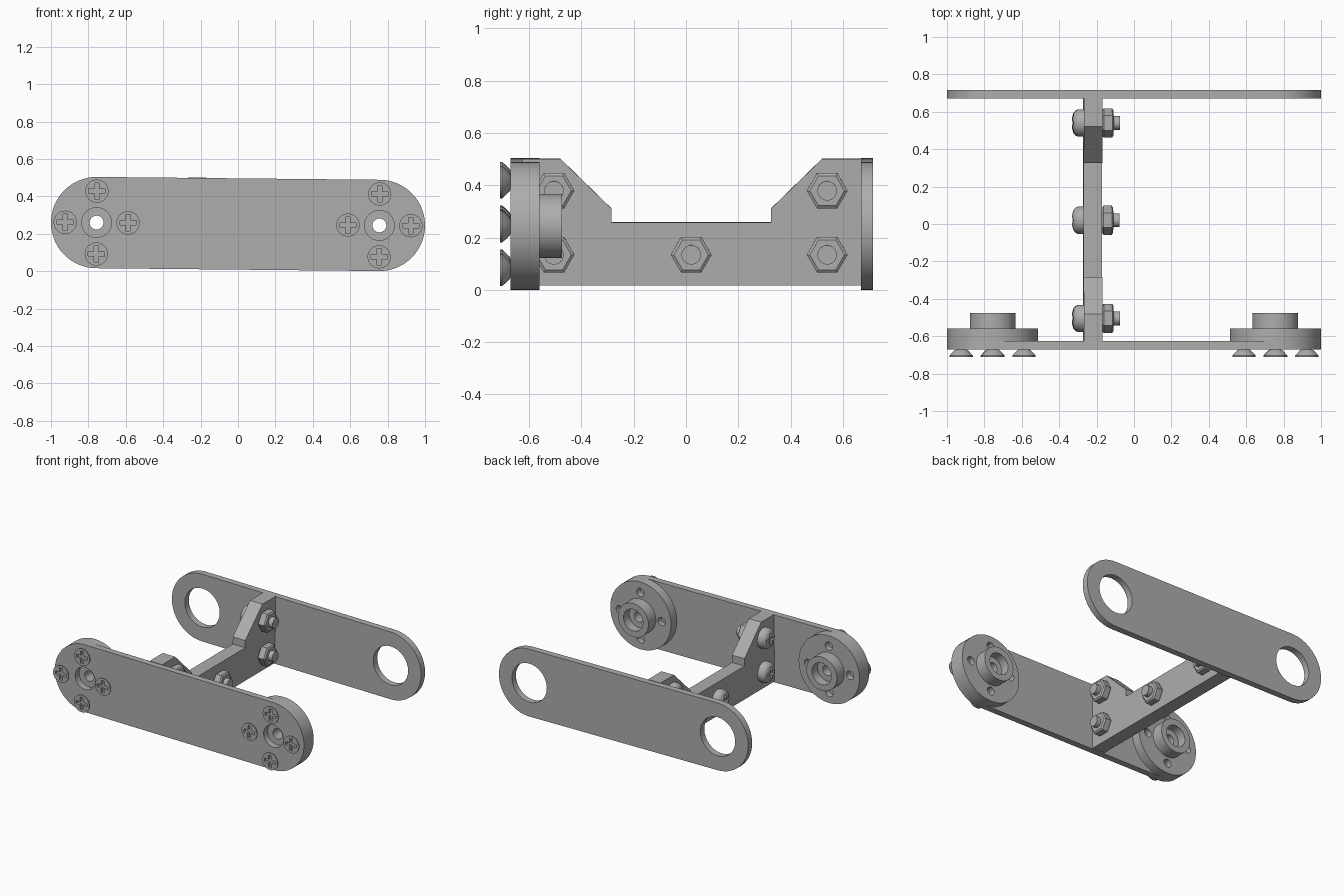
import bpy, bmesh
from math import radians, cos, sin, pi
from mathutils import Matrix, Vector

cube = bpy.data.objects.get("Cube")
if cube:
    bpy.data.objects.remove(cube, do_unlink=True)

R = 0.244            # plate end radius
C = 1 - R            # hub centre distance from the middle
SCREW_RING = 0.168   # screw circle radius on each hub

steel = bpy.data.materials.new("grey_steel")
steel.use_nodes = True
GREY = (0.42, 0.42, 0.42, 1)
steel.diffuse_color = GREY
steel.node_tree.nodes["Principled BSDF"].inputs["Base Color"].default_value = GREY

# The whole frame leans very slightly about its depth axis
ROOT = Matrix.Translation((0, 0, 0.252)) @ Matrix.Rotation(0.01, 4, "Y")
TO_FRONT = Matrix.Rotation(radians(90), 4, "X")    # local z points to -y
TO_RIGHT = Matrix.Rotation(radians(-90), 4, "Y")   # local z points to -x


def finish(bm, name):
    bmesh.ops.remove_doubles(bm, verts=bm.verts, dist=1e-5)
    bmesh.ops.recalc_face_normals(bm, faces=bm.faces)
    mesh = bpy.data.meshes.new(name)
    bm.to_mesh(mesh)
    bm.free()
    mesh.materials.append(steel)
    return mesh


def place(mesh, name, matrix):
    ob = bpy.data.objects.new(name, mesh)
    bpy.context.collection.objects.link(ob)
    ob.matrix_world = ROOT @ matrix
    return ob


def lathe(name, profile, steps=48, closed=False):
    """Turn (radius, height) points around local z."""
    bm = bmesh.new()
    vs = [bm.verts.new((r, 0, h)) for r, h in profile]
    pairs = list(zip(vs, vs[1:])) + ([(vs[-1], vs[0])] if closed else [])
    edges = [bm.edges.new(p) for p in pairs]
    bmesh.ops.spin(bm, geom=vs + edges, cent=(0, 0, 0), axis=(0, 0, 1),
                   angle=2 * pi, steps=steps, use_merge=False)
    return finish(bm, name)


def prism(name, outline, depth):
    """Extrude a flat outline of 3D points along a depth vector."""
    bm = bmesh.new()
    face = bm.faces.new([bm.verts.new(p) for p in outline])
    ext = bmesh.ops.extrude_face_region(bm, geom=[face])["geom"]
    bmesh.ops.translate(bm, vec=depth, verts=[e for e in ext if isinstance(e, bmesh.types.BMVert)])
    return finish(bm, name)


def box(name, size, centre):
    bm = bmesh.new()
    bmesh.ops.create_cube(bm, size=1, matrix=Matrix.Translation(centre) @ Matrix.Diagonal((*size, 1)))
    return finish(bm, name)


def rod(name, radius, low, high):
    return lathe(name, [(0, low), (radius, low), (radius, high), (0, high)], 32)


def cut(mesh, cutters):
    """Subtract (mesh, matrix) cutters and return the resulting mesh."""
    ob = bpy.data.objects.new("work", mesh)
    bpy.context.collection.objects.link(ob)
    helpers = []
    for cutter, matrix in cutters:
        helper = bpy.data.objects.new("cutter", cutter)
        bpy.context.collection.objects.link(helper)
        helper.matrix_world = matrix
        helper.hide_render = True
        helpers.append(helper)
        mod = ob.modifiers.new("cut", "BOOLEAN")
        mod.operation, mod.solver, mod.object = "DIFFERENCE", "EXACT", helper
    bpy.context.view_layer.update()
    graph = bpy.context.evaluated_depsgraph_get()
    result = bpy.data.meshes.new_from_object(ob.evaluated_get(graph))
    for h in helpers + [ob]:
        bpy.data.objects.remove(h, do_unlink=True)
    return result


def smooth(mesh):
    mesh.shade_smooth()
    mesh.set_sharp_from_angle(angle=radians(30))
    return mesh


def plate(name, y, hole_radius):
    """Long plate with round ends and one hole at each end."""
    outline = []
    for side, start in ((1, -pi / 2), (-1, pi / 2)):
        for i in range(33):
            a = start + pi * i / 32
            outline.append((side * C + R * cos(a), y, R * sin(a)))
    body = prism(name, outline, (0, 0.046, 0))
    drill = rod("drill", hole_radius, -1, 1)
    holes = [(drill, Matrix.Translation((s * C, 0, 0)) @ TO_FRONT) for s in (-1, 1)]
    place(smooth(cut(body, holes)), name, Matrix())


plate("front_plate", -0.672, 0.08)
plate("rear_plate", 0.67, 0.14)

# Web joining the two plates, with a raised shoulder at each end
shape = [(-0.63, -0.237), (0.675, -0.237), (0.675, 0.247), (0.52, 0.247), (0.325, 0.057),
         (0.325, 0.004), (-0.285, 0.004), (-0.285, 0.057), (-0.48, 0.247), (-0.63, 0.247)]
web = prism("cross_web", [(-0.27, y, z) for y, z in shape], (0.1, 0, 0))
place(web, "cross_web", Matrix())

# Hub discs with a bored boss and four screw holes
ring = [Vector((SCREW_RING * cos(a), SCREW_RING * sin(a), 0)) for a in (0, pi / 2, pi, 3 * pi / 2)]
hub = lathe("hub", [(0.037, 0.626), (R, 0.626), (R, 0.56), (0.122, 0.56), (0.122, 0.475),
                    (0.078, 0.475), (0.078, 0.54), (0.037, 0.54)], 64, closed=True)
screw_drill = rod("screw_drill", 0.03, 0.5, 0.7)
hub = smooth(cut(hub, [(screw_drill, Matrix.Translation(p)) for p in ring]))


def cross_slot(top):
    return [(box("slot", size, (0, 0, top)), Matrix())
            for size in ((0.088, 0.024, 0.04), (0.024, 0.088, 0.04))]


# Countersunk screw, button bolt and hexagon nut
screw = lathe("screw", [(0, 0.60), (0.028, 0.60), (0.028, 0.672), (0.036, 0.675),
                        (0.062, 0.703), (0.062, 0.711), (0, 0.711)], 32)
screw = smooth(cut(screw, cross_slot(0.711)))
bolt = lathe("bolt", [(0, 0.077), (0.037, 0.077), (0.037, 0.265), (0.073, 0.265), (0.073, 0.298),
                      (0.066, 0.313), (0.052, 0.324), (0.03, 0.33), (0, 0.331)], 32)
bolt = smooth(cut(bolt, cross_slot(0.331)))
nut = lathe("nut", [(0.036, 0.11), (0.066, 0.11), (0.078, 0.118), (0.078, 0.162),
                    (0.066, 0.17), (0.036, 0.17)], 6, closed=True)

for side, word in ((1, "left"), (-1, "right")):
    at_hub = Matrix.Translation((side * C, 0, 0)) @ TO_FRONT
    place(hub, word + "_hub", at_hub)
    for i, p in enumerate(ring):
        place(screw, f"{word}_hub_screw_{i + 1}", at_hub @ Matrix.Translation(p))

# Bolts and nuts through the web
spots = [(-0.505, 0.126), (-0.505, -0.119), (0.02, -0.119), (0.54, 0.126), (0.54, -0.119)]
for i, (y, z) in enumerate(spots):
    at_web = Matrix.Translation((0, y, z)) @ TO_RIGHT
    place(bolt, f"web_bolt_{i + 1}", at_web)
    place(nut, f"web_nut_{i + 1}", at_web @ Matrix.Rotation(radians(30), 4, "Z"))
